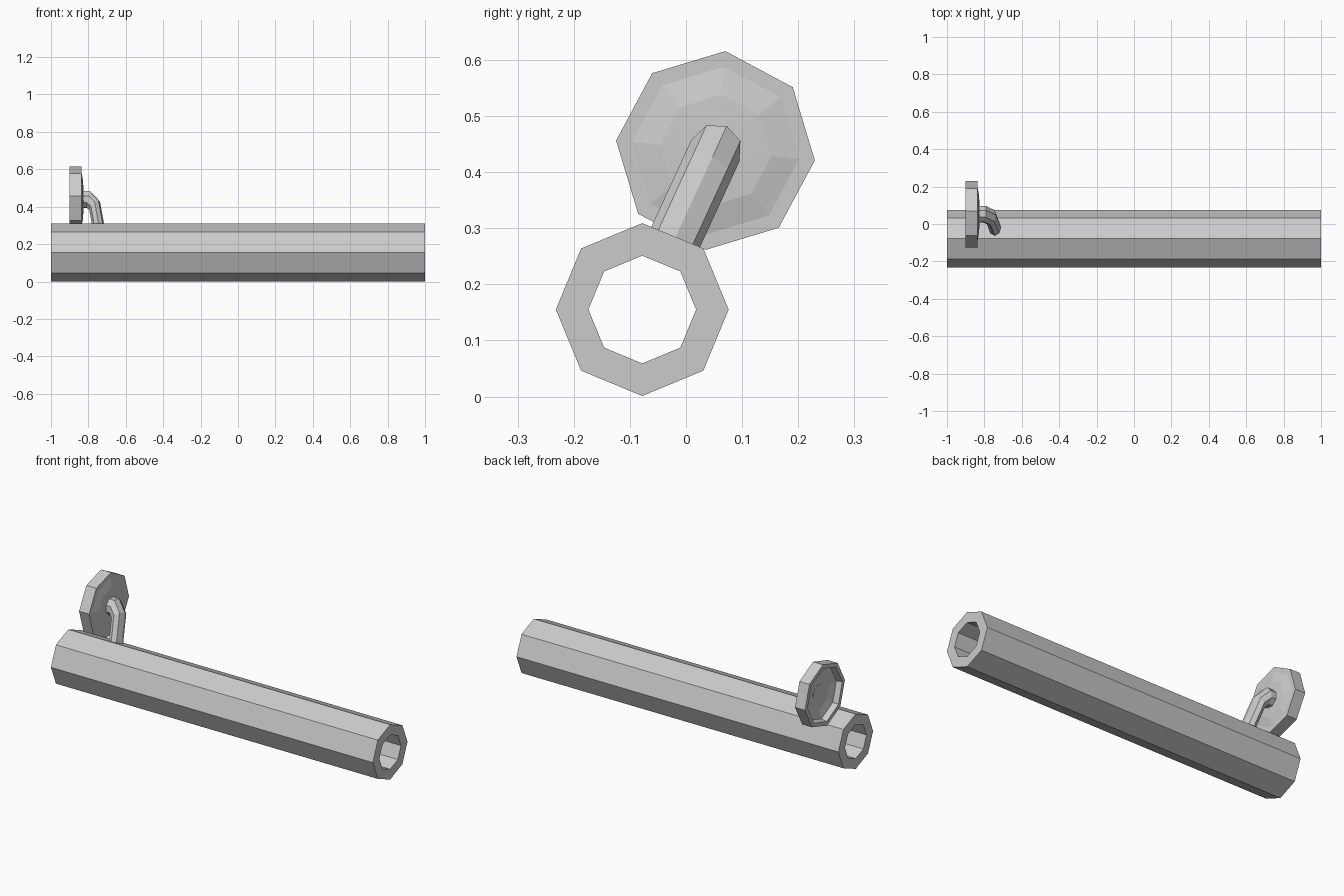
import bpy, bmesh, math

cube = bpy.data.objects.get("Cube")
if cube:
    bpy.data.objects.remove(cube, do_unlink=True)

SIDES = 8
TUBE = (-0.078, 0.155)      # tube axis (y, z)
DISH = (0.0525, 0.4385)     # dish axis (y, z)

grey = bpy.data.materials.new("light grey metal")
grey.use_nodes = True
colour = (0.6, 0.6, 0.6, 1)
grey.diffuse_color = colour
grey.node_tree.nodes["Principled BSDF"].inputs["Base Color"].default_value = colour


def finish(name, bm):
    bmesh.ops.recalc_face_normals(bm, faces=bm.faces)
    mesh = bpy.data.meshes.new(name)
    bm.to_mesh(mesh)
    bm.free()
    mesh.materials.append(grey)
    obj = bpy.data.objects.new(name, mesh)
    bpy.context.collection.objects.link(obj)
    return obj


def bridge(bm, a, b):
    """Join two rings, or a ring and a single point, with flat faces."""
    for i in range(SIDES):
        j = (i + 1) % SIDES
        if len(a) == 1:
            bm.faces.new((a[0], b[i], b[j]))
        elif len(b) == 1:
            bm.faces.new((a[i], a[j], b[0]))
        else:
            bm.faces.new((a[i], a[j], b[j], b[i]))


def lathe_x(name, profile, centre, phase=0.0, closed=False):
    """Spin an (x, radius) profile around an axis parallel to x."""
    bm = bmesh.new()
    rings = []
    for x, r in profile:
        ring = []
        for k in range(SIDES if r else 1):
            t = phase + math.tau * k / SIDES
            ring.append(bm.verts.new((x, centre[0] + r * math.cos(t),
                                      centre[1] + r * math.sin(t))))
        rings.append(ring)
    for a, b in zip(rings, rings[1:] + (rings[:1] if closed else [])):
        bridge(bm, a, b)
    return finish(name, bm)


# Long hollow tube
lathe_x("tube", [(-1, 0.154), (1, 0.154), (1, 0.096), (-1, 0.096)],
        TUBE, closed=True)

# Shallow dish: bulging on the inner side, recessed on the outer side
lathe_x("dish", [(-0.825, 0), (-0.828, 0.10), (-0.838, 0.15), (-0.838, 0.178),
                 (-0.9, 0.178), (-0.9, 0.155), (-0.868, 0.148),
                 (-0.858, 0.10), (-0.853, 0)],
        DISH, phase=math.radians(-5.7))

# Bent arm: each ring is set by its outer and inner point (x, distance from tube)
lean = math.atan2(DISH[1] - TUBE[1], DISH[0] - TUBE[0])
bends = [((-0.862, 0.36), (-0.85, 0.264)),
         ((-0.79, 0.36), (-0.81, 0.264)),
         ((-0.738, 0.30), (-0.795, 0.25)),
         ((-0.71, 0.13), (-0.775, 0.13))]
bm = bmesh.new()
rings = []
for outer, inner in bends:
    ring = []
    for k in range(SIDES):
        t = math.tau * k / SIDES
        f = (1 + math.cos(t)) / 2
        x = inner[0] + (outer[0] - inner[0]) * f
        d = inner[1] + (outer[1] - inner[1]) * f
        w = 0.047 * math.sin(t)
        ring.append(bm.verts.new((x, TUBE[0] + d * math.cos(lean) + w * math.sin(lean),
                                  TUBE[1] + d * math.sin(lean) - w * math.cos(lean))))
    rings.append(ring)
for a, b in zip(rings, rings[1:]):
    bridge(bm, a, b)
bm.faces.new(rings[0])
bm.faces.new(rings[-1])
finish("arm", bm)
